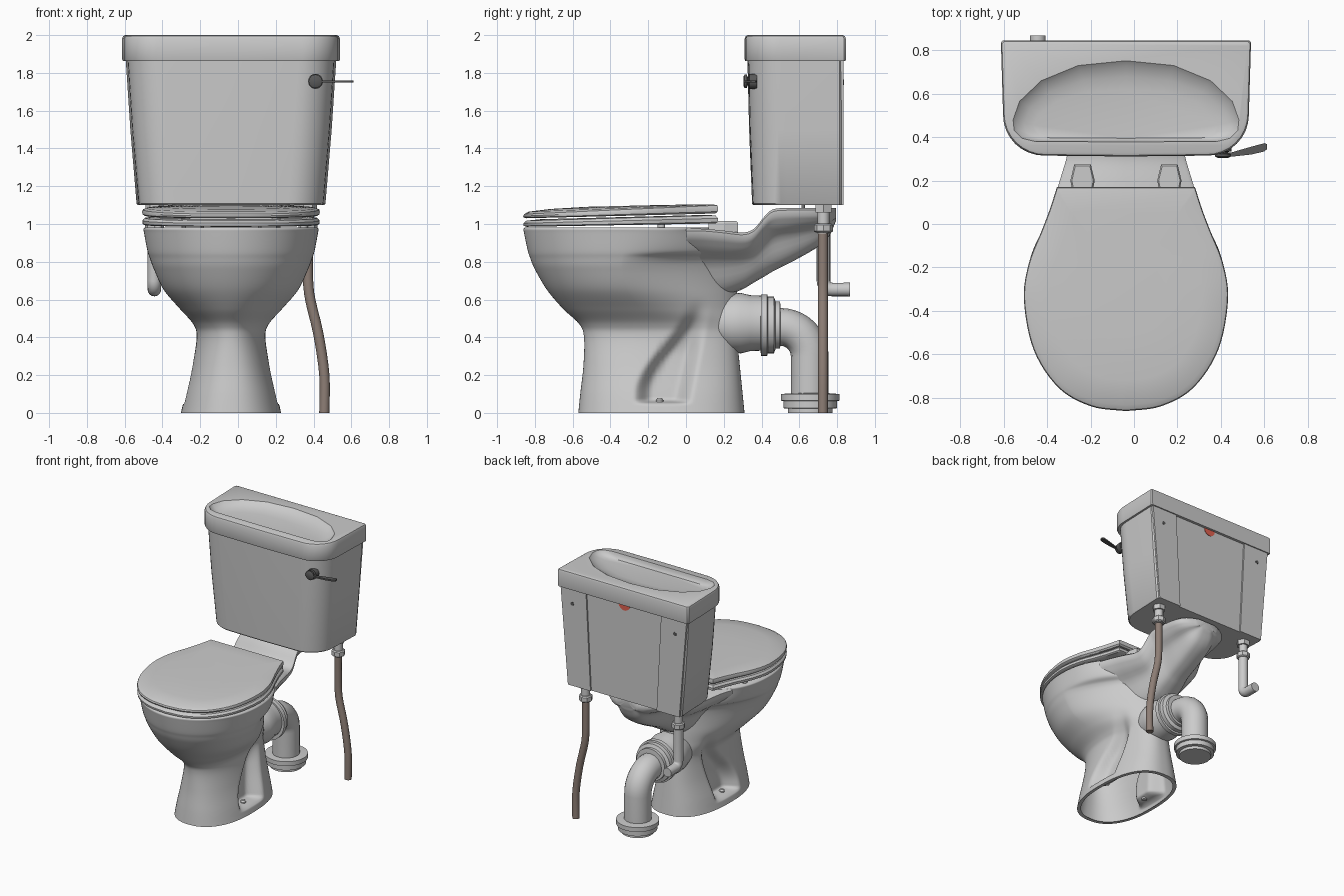
import bpy, bmesh, math
from mathutils import Vector

if "Cube" in bpy.data.objects:
    bpy.data.objects.remove(bpy.data.objects["Cube"])

CX = -0.037          # symmetry plane of the toilet
N = 200              # points around the bowl


def material(name, rgb):
    m = bpy.data.materials.new(name)
    m.diffuse_color = (*rgb, 1)
    m.use_nodes = True
    m.node_tree.nodes["Principled BSDF"].inputs["Base Color"].default_value = m.diffuse_color
    return m


def spline(rows, k=6):
    """Catmull-Rom through rows of any dimension."""
    v = [Vector(r) for r in rows]
    v = [2 * v[0] - v[1]] + v + [2 * v[-1] - v[-2]]
    out = []
    for a, b, c, d in zip(v, v[1:], v[2:], v[3:]):
        for i in range(k):
            t = i / k
            out.append(0.5 * (2 * b + (c - a) * t + (2 * a - 5 * b + 4 * c - d) * t * t
                              + (3 * b - a - 3 * c + d) * t ** 3))
    return out + [v[-2]]


def step(a, b, t):
    t = max(0, min(1, (t - a) / (b - a)))
    return t * t * (3 - 2 * t)


def loft(name, rings, cap0=True, cap1=True, angle=35, mat=None):
    bm = bmesh.new()
    vs = [[bm.verts.new(p) for p in r] for r in rings]
    n = len(rings[0])
    for a, b in zip(vs, vs[1:]):
        for i in range(n):
            j = (i + 1) % n
            bm.faces.new((a[i], a[j], b[j], b[i]))
    if cap0:
        bm.faces.new(vs[0])
    if cap1:
        bm.faces.new(vs[-1])
    bmesh.ops.remove_doubles(bm, verts=bm.verts, dist=1e-5)
    bmesh.ops.recalc_face_normals(bm, faces=bm.faces)
    me = bpy.data.meshes.new(name)
    bm.to_mesh(me)
    bm.free()
    ob = bpy.data.objects.new(name, me)
    bpy.context.collection.objects.link(ob)
    return finish(ob, angle, mat)


def finish(ob, angle=35, mat=None):
    bpy.ops.object.select_all(action='DESELECT')
    ob.select_set(True)
    bpy.context.view_layer.objects.active = ob
    bpy.ops.object.shade_smooth_by_angle(angle=math.radians(angle))
    if mat:
        ob.data.materials.append(mat)
    return ob


def turned(name, profile, at, axis='z', n=32, mat=None):
    """Lathe a (radius, height) profile about the z or y axis."""
    rings = []
    for r, h in profile:
        ring = []
        for i in range(n):
            a = 2 * math.pi * i / n
            u, v = r * math.cos(a), r * math.sin(a)
            ring.append(Vector(at) + Vector((u, v, h) if axis == 'z' else (u, h, v)))
        rings.append(ring)
    return loft(name, rings, mat=mat)


def tube(name, pts, r, mat=None):
    cu = bpy.data.curves.new(name, 'CURVE')
    cu.dimensions = '3D'
    cu.bevel_depth, cu.bevel_resolution, cu.use_fill_caps = r, 6, True
    s = cu.splines.new('POLY')
    s.points.add(len(pts) - 1)
    for p, q in zip(s.points, pts):
        p.co = (*q, 1)
    ob = bpy.data.objects.new(name, cu)
    bpy.context.collection.objects.link(ob)
    bpy.ops.object.select_all(action='DESELECT')
    ob.select_set(True)
    bpy.context.view_layer.objects.active = ob
    bpy.ops.object.convert(target='MESH')
    return finish(bpy.context.object, 50, mat)


def mirrored(half):
    """Close a half outline that starts on the symmetry plane."""
    return half + [(-x, y) for x, y in reversed(half) if abs(x) > 1e-6]


dark = material("dark_metal", (0.10, 0.10, 0.10))
brown = material("aged_pipe", (0.27, 0.21, 0.18))
red = material("red_label", (0.75, 0.12, 0.08))


# Bowl and pedestal: egg-shaped rings, with a slanted recess in each side
def egg(z, yf, yb, hw, ym, p, dent=True):
    ring = []
    for i in range(N):
        a = 2 * math.pi * i / N
        c, s = math.cos(a), math.sin(a)
        e = 2 / p if c > 0 else 2 / (2.3 - 0.3 * step(.2, .5, z))
        y = ym + ((yb - ym) if c > 0 else (yf - ym)) * abs(c) ** e
        x = hw * math.copysign(abs(s) ** e, s)
        if dent:
            yl = -0.28 + 0.27 * step(0.1, 0.6, z)
            yr = 0.02 + 0.13 * z / 0.6
            w = (step(yl, yl + 0.1, y) * (1 - step(yr - 0.1, yr, y))
                 * step(0.045, 0.07, z) * (1 - step(0.3, 0.62, z)))
            x *= 1 - 0.42 * w
        ring.append((CX + x, y, z))
    return ring


outer = [(0, -.57, .31, .265, -.15, 2.5), (.1, -.56, .30, .243, -.15, 2.5),
         (.25, -.543, .285, .205, -.15, 2.5), (.4, -.54, .27, .182, -.15, 2.5),
         (.47, -.565, .27, .20, -.18, 2.3), (.55, -.65, .27, .27, -.24, 1.8),
         (.65, -.735, .27, .355, -.31, 1.5), (.76, -.8, .26, .408, -.34, 1.4),
         (.82, -.825, .24, .43, -.34, 1.5), (.86, -.838, .21, .443, -.34, 1.9),
         (.95, -.857, .16, .46, -.34, 2.2), (.972, -.86, .16, .464, -.34, 2.2),
         (.982, -.852, .155, .455, -.34, 2.2)]
basin = [(.982, -.78, .05, .37, -.34, 2), (.8, -.72, .0, .31, -.33, 2),
         (.62, -.5, -.03, .2, -.25, 2), (.5, -.35, -.1, .08, -.22, 2)]
rings = [egg(0, -.54, .28, .24, -.15, 2.5)]
rings += [egg(*r) for r in spline(outer, 10)]
rings += [egg(*r, dent=False) for r in spline(basin, 5)]
loft("bowl_and_pedestal", rings, cap0=False, angle=70)

# Rear shelf carrying the tank, with a rounded keel below
rings = []
for y, t, hw, zk in spline([(.0, .976, .37, .6), (.1, .974, .335, .6), (.2, .965, .305, .615),
                            (.3, .955, .275, .655), (.36, .975, .265, .69), (.42, 1.045, .255, .725),
                            (.47, 1.08, .25, .755), (.58, 1.085, .24, .81), (.7, 1.085, .215, .88),
                            (.76, 1.085, .165, .94), (.795, 1.085, .09, 1.02)], 5):
    d = t - .04 - zk
    low = spline([(hw, t - .04), (.84 * hw, t - .05 - .18 * d), (.6 * hw, t - .04 - .42 * d),
                  (.45 * hw, t - .04 - .75 * d), (.28 * hw, zk + .06 * d), (0, zk)], 3)
    sec = [(0, t), (hw - .015, t), (hw, t - .012)] + [tuple(p) for p in low]
    rings.append([(CX + x, y, z) for x, z in mirrored(sec)])
loft("rear_shelf", rings, angle=45)

# Seat ring and lid share one outline
half = [tuple(p) for p in spline([(0, -.862), (.16, -.84), (.31, -.755), (.425, -.58), (.47, -.35),
                                  (.447, -.18), (.388, -.03), (.35, .07), (.318, .17)], 6)]
plan = mirrored(half)


def slab(levels):
    out = []
    for s, zf, zr in levels:
        out.append([(CX + x * s, -.3 + (y + .3) * s,
                     zf + (zr - zf) * (-.3 + (y + .3) * s + .86) / 1.03) for x, y in plan])
    return out


loft("lid", slab([(.97, 1.03, 1.056), (.995, 1.034, 1.066), (1, 1.042, 1.085), (.992, 1.052, 1.099),
                  (.95, 1.064, 1.104), (.75, 1.075, 1.107), (.4, 1.083, 1.108)]))
ring = slab([(.97, .985, 1.003), (.995, .99, 1.01), (.998, 1.004, 1.03), (.97, 1.017, 1.046),
             (.84, 1.023, 1.05), (.68, 1.015, 1.035), (.68, 1.0, 1.012), (.97, .985, 1.003)])
loft("seat", ring, False, False)

# Hinges, hinge pins, buffers, foot bolts and tank bolts on both sides
for side, s in (("left", -1), ("right", 1)):
    x = CX + s * .2
    pad = [(-.04, .12), (.04, .12), (.056, .2), (.038, .275), (-.038, .275), (-.056, .2)]
    loft(side + "_hinge", [[(x + u * k, .2 + (v - .2) * k, z) for u, v in pad]
                           for k, z in ((1, .955), (1, 1.006), (.88, 1.016))], angle=20)
    turned(side + "_hinge_pin", [(.012, .84), (.012, .97)], (x, .21, 0), n=12)
    turned(side + "_hinge_nut", [(.022, .92), (.022, .94)], (x, .21, 0), n=6)
    turned(side + "_seat_buffer", [(.02, .975), (.02, 1.01)], (CX + s * .385, -.13, 0), n=12)
    turned(side + "_foot_bolt", [(.02, .05), (.02, .068), (.012, .078)], (CX + s * .18, -.14, 0), n=12)
    turned(side + "_tank_bolt", [(.01, 1.02), (.01, 1.1)], (CX + s * .15, .62, 0), n=10)
    turned(side + "_tank_bolt_nut", [(.024, 1.035), (.024, 1.055)], (CX + s * .15, .62, 0), n=6)


# Tank: square back, rounded front corners
def tank_ring(hw, yf, yb, z):
    arc = [(hw - .2 + .19 * math.sin(a), yf + .19 - .186 * math.cos(a))
           for a in (math.pi / 2 * i / 8 for i in range(9))]
    return [(CX + x, y, z) for x, y in mirrored([(0, yf)] + arc + [(hw, yb - .01), (hw - .01, yb)])]


loft("tank", [tank_ring(.494, .357, .823, 1.1), tank_ring(.5, .35, .823, 1.108),
              tank_ring(.533, .334, .823, 1.5), tank_ring(.558, .325, .823, 1.88)])
for side, s in (("left", -1), ("right", 1)):
    loft(side + "_back_strip", [[(CX + s * a, y, z) for a, y in ((i, .815), (i, .835), (o, .835), (o, .815))]
                                for z, i, o in ((1.1, .29, .488), (1.88, .33, .553))])
    turned(side + "_back_screw", [(.014, .83), (.014, .837)], (CX + s * .45, 0, 1.75), 'y', 16, dark)
turned("back_label", [(.05, .82), (.05, .826)], (CX, 0, 1.862), 'y', 24, red)

# Tank cover with a D-shaped dished top
cover = loft("tank_cover", [tank_ring(.572, .314, .844, 1.862), tank_ring(.576, .311, .846, 1.87),
                            tank_ring(.576, .311, .846, 1.982), tank_ring(.571, .316, .841, 1.995),
                            tank_ring(.56, .327, .83, 2.0)])
dish = mirrored([(0, .378), (.42, .38), (.48, .395), (.515, .43), (.52, .48), (.49, .565),
                 (.39, .66), (.22, .73), (0, .752)])
cutter = loft("dish_cutter", [[(CX + x * k, .42 + (y - .42) * m, z) for x, y in dish]
                              for k, m, z in ((1.01, 1.02, 2.02), (1, 1, 2.0), (.97, .93, 1.982),
                                              (.9, .78, 1.965), (.82, .6, 1.955))])
cutter.hide_render = True
mod = cover.modifiers.new("dish", 'BOOLEAN')
mod.operation, mod.object, mod.solver = 'DIFFERENCE', cutter, 'EXACT'
bpy.context.view_layer.objects.active = cover
bpy.ops.object.modifier_apply(modifier="dish")
bpy.data.objects.remove(cutter)
finish(cover)

# Flush handle: turned boss and flared lever
turned("handle_boss", [(.026, .305), (.036, .311), (.036, .322), (.022, .326), (.022, .332), (.04, .335), (.04, .375)],
       (.41, 0, 1.755), 'y', 20, dark)
loft("handle_lever", [[(x, y + u, 1.755 + v) for u, v in ((-w, -.006), (w, -.006), (w, .006), (-w, .006))]
                      for x, y, w in ((.4, .317, .008), (.45, .32, .01), (.54, .338, .018), (.6, .353, .019),
                                      (.612, .356, .012))], mat=dark)

# Waste outlet, connector collar, elbow and floor collar
turned("bowl_outlet", [(.11, .06), (.135, .16), (.155, .24), (.16, .29), (.148, .34), (.145, .41)],
       (CX, 0, .475), 'y', 40)
turned("outlet_collar", [(.14, .395), (.163, .397), (.163, .43), (.15, .433), (.15, .465), (.142, .468),
                         (.125, .475), (.125, .498), (.10, .50)], (CX, 0, .465), 'y', 40)
bend = [(CX, .50 + .155 * math.sin(a), .30 + .155 * math.cos(a))
        for a in (math.pi / 2 * i / 10 for i in range(11))]
tube("waste_elbow", [(CX, .46, .455)] + bend + [(CX, .655, .05)], .1)
turned("floor_collar", [(.118, 0), (.118, .022), (.142, .025), (.142, .062), (.155, .065), (.155, .1), (.1, .104)],
       (CX, .658, 0), n=40)

# Threaded tails and nuts below the tank, supply pipe and overflow pipe
for name, x in (("supply", .37), ("overflow", -.443)):
    turned(name + "_tail", [(.032, .95), (.032, 1.1)], (x, .728, 0), n=20)
    turned(name + "_upper_nut", [(.048, 1.062), (.048, 1.1)], (x, .728, 0), n=6)
    turned(name + "_lower_nut", [(.042, .955), (.05, .962), (.05, .995), (.042, 1.002)], (x, .728, 0), n=8)
tube("supply_pipe", [tuple(p) for p in spline([(.37, .725, .97), (.37, .725, .8), (.377, .725, .63),
                                               (.425, .725, .42), (.457, .725, .2), (.457, .725, 0)], 4)],
     .027, brown)
bend = [(-.443, .775 - .047 * math.cos(a), .70 - .047 * math.sin(a))
        for a in (math.pi / 2 * i / 6 for i in range(7))]
tube("overflow_pipe", [(-.443, .728, .98)] + bend + [(-.443, .868, .653)], .036)
